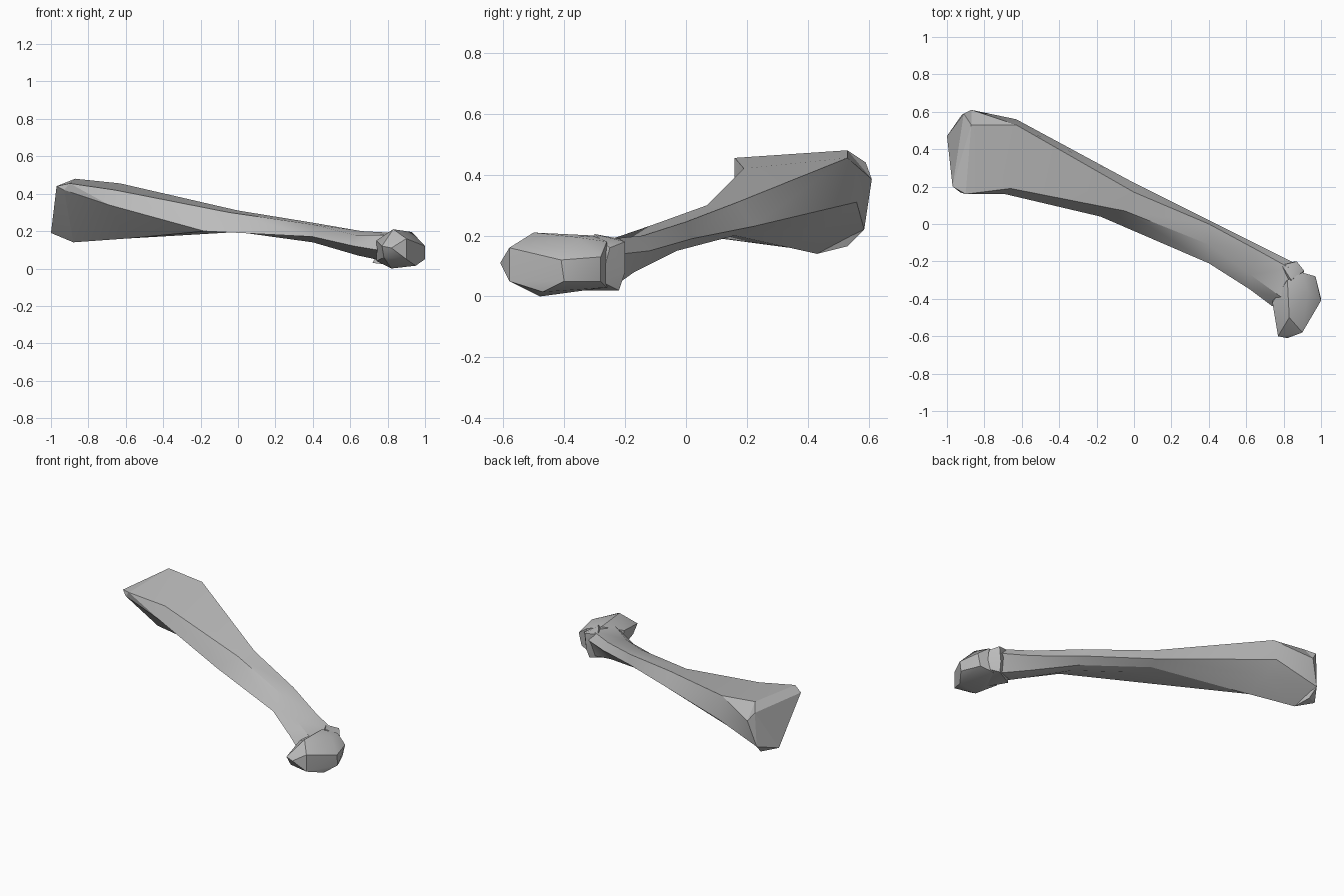
import bpy
import bmesh
import math
from mathutils import Vector

cube = bpy.data.objects.get("Cube")
if cube:
    bpy.data.objects.remove(cube, do_unlink=True)

# One plain grey for the whole bone
grey = bpy.data.materials.new("bone_grey")
grey.use_nodes = True
grey.diffuse_color = (0.5, 0.5, 0.5, 1)
grey.node_tree.nodes["Principled BSDF"].inputs["Base Color"].default_value = (0.5, 0.5, 0.5, 1)


def points(values):
    """Group a flat list of hundredths into positions."""
    return [Vector(values[i:i + 3]) / 100 for i in range(0, len(values), 3)]


def finish(name, bm, sharp_angle):
    """Turn a bmesh into a shaded, coloured object."""
    bmesh.ops.recalc_face_normals(bm, faces=bm.faces)
    mesh = bpy.data.meshes.new(name)
    bm.to_mesh(mesh)
    bm.free()
    mesh.materials.append(grey)
    part = bpy.data.objects.new(name, mesh)
    bpy.context.collection.objects.link(part)
    bpy.ops.object.select_all(action="DESELECT")
    part.select_set(True)
    bpy.context.view_layer.objects.active = part
    bpy.ops.object.shade_smooth_by_angle(angle=math.radians(sharp_angle))
    return part


def hull(name, corners, sharp_angle):
    """Wrap a closed faceted lump around its corner points."""
    bm = bmesh.new()
    for corner in corners:
        bm.verts.new(corner)
    result = bmesh.ops.convex_hull(bm, input=bm.verts)
    loose = [v for v in bm.verts if not v.link_faces]
    bmesh.ops.delete(bm, geom=loose, context="VERTS")
    bmesh.ops.dissolve_limit(bm, angle_limit=math.radians(2), verts=bm.verts, edges=bm.edges)
    return finish(name, bm, sharp_angle)


def loft(name, rails, sharp_angle):
    """Skin a tube across long edge lines running side by side."""
    bm = bmesh.new()
    grid = [[bm.verts.new(p) for p in rail] for rail in rails]
    for this, following in zip(grid, grid[1:] + grid[:1]):
        for i in range(len(this) - 1):
            bm.faces.new((this[i], this[i + 1], following[i + 1], following[i]))
    bm.faces.new([rail[-1] for rail in grid])
    bmesh.ops.triangulate(bm, faces=bm.faces)
    return finish(name, bm, sharp_angle)


# Shaft edge lines, from the broad end to the knuckle
ridge = points([-90, 16, 45.5, -66, 19, 42, -5, 7, 30, 40, -11, 23.5, 62, -27, 18, 80, -40, 18])
back_top = points([-87, 53, 48, -63, 53, 45.5, 0, 17, 31, 40, 0, 24.5, 66, -14, 20, 84, -24, 19])
back = points([-87, 61, 38.5, -63, 56, 31, 0, 22, 23, 40, 2, 19, 68, -12, 15, 86, -21, 14])
back_low = points([-92, 58.5, 22, -62, 46, 23, 0, 16, 20, 40, -3, 15, 66, -17, 8, 83, -24, 3])
bottom = points([-88, 43, 14, -60, 34, 16, 0, 9, 19.5, 40, -9, 14, 64, -25, 7, 78, -36, 4])
front = points([-93, 17, 42, -69, 16, 34, -18, 4, 20, 40, -21, 17, 62, -35, 12, 74, -44, 10])
rails = [ridge, back_top, back, back_low, bottom, front]
loft("shaft", rails, 28)

# Broad end, closed off by a slanted cap
cap_corners = points([-97, 20, 44, -100, 47, 19, -91, 59, 44, -91, 53, 16.5])
hull("broad_end", [rail[0] for rail in rails] + cap_corners, 25)

# Knuckle at the narrow end
knuckle_outer = points([77, -60, 12, 82, -61, 11, 90, -58, 16, 83, -50, 21, 93, -36, 19.5,
                        100, -41, 12, 100, -40, 5, 95, -47, 1.5, 82, -48, 0, 78, -57, 6, 90, -58, 5])
knuckle_inner = points([97, -28, 13, 95, -28, 5, 90, -26, 18, 87, -26, 3,
                        74, -42, 15, 74, -38, 4, 82, -30, 20])
hull("knuckle", knuckle_outer + knuckle_inner, 32)

# Small lump beside the knuckle
lump = points([87, -20, 18, 91, -25, 16, 86, -20, 8, 85, -22, 2, 79, -22, 19,
               72, -30, 3, 80, -40, 2, 90, -28, 5, 84, -30, 20.5])
hull("side_lump", lump, 32)
